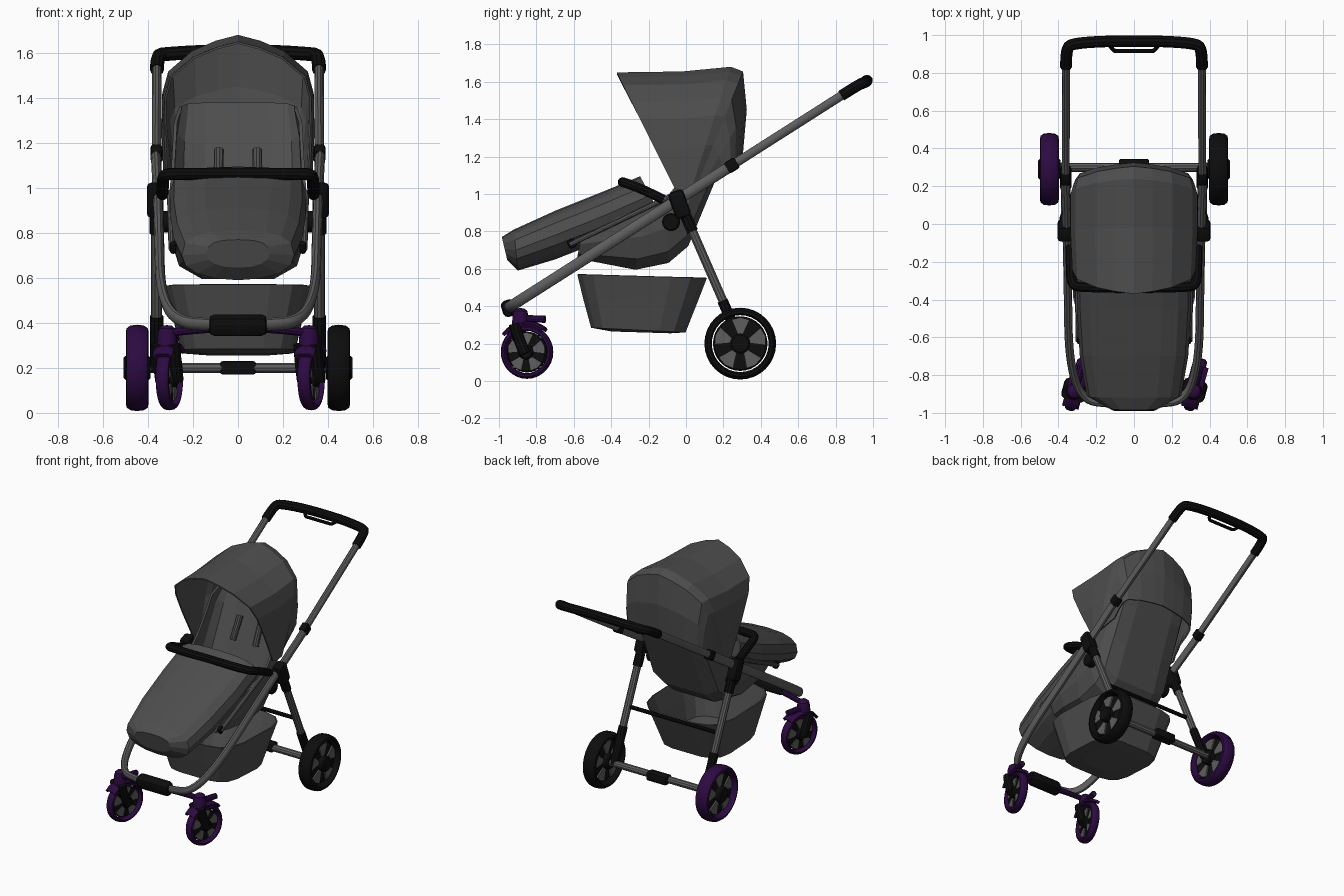
import bpy, bmesh
from math import sin, cos, pi, radians
from mathutils import Matrix, Vector

if "Cube" in bpy.data.objects:
    bpy.data.objects.remove(bpy.data.objects["Cube"])

def material(name, col):
    m = bpy.data.materials.new(name)
    m.diffuse_color = (*col, 1)
    m.use_nodes = True
    m.node_tree.nodes["Principled BSDF"].inputs["Base Color"].default_value = m.diffuse_color
    return m

BLACK = material("black", (0.004, 0.004, 0.004))
PURPLE = material("purple", (0.026, 0.003, 0.055))
FABRIC = material("dark grey", (0.075, 0.075, 0.075))
METAL = material("mid grey", (0.11, 0.11, 0.11))
smooth = []

def finish(name, me, mat, soft=True):
    o = bpy.data.objects.new(name, me)
    bpy.context.collection.objects.link(o)
    me.materials.clear()
    me.materials.append(mat)
    if soft:
        smooth.append(o)
    return o

def from_bmesh(name, bm, mat, soft=True):
    bmesh.ops.remove_doubles(bm, verts=bm.verts, dist=1e-5)
    bmesh.ops.recalc_face_normals(bm, faces=bm.faces)
    me = bpy.data.meshes.new(name)
    bm.to_mesh(me)
    bm.free()
    return finish(name, me, mat, soft)

def tube(name, pts, r, mat):
    cu = bpy.data.curves.new(name, 'CURVE')
    cu.dimensions = '3D'
    cu.bevel_depth, cu.bevel_resolution, cu.use_fill_caps = r, 3, True
    sp = cu.splines.new('POLY' if len(pts) == 2 else 'NURBS')
    sp.points.add(len(pts) - 1)
    for p, co in zip(sp.points, pts):
        p.co = (*co, 1)
    if len(pts) > 2:
        sp.order_u, sp.use_endpoint_u, sp.resolution_u = 3, True, 6
    tmp = bpy.data.objects.new("tmp", cu)
    bpy.context.collection.objects.link(tmp)
    dg = bpy.context.evaluated_depsgraph_get()
    me = bpy.data.meshes.new_from_object(tmp.evaluated_get(dg))
    bpy.data.objects.remove(tmp)
    return finish(name, me, mat)

def u_tube(name, half, r, mat):
    return tube(name, half + [(-x, y, z) for x, y, z in reversed(half) if x > 0], r, mat)

def box(name, loc, size, mat, tilt=0, bevel=0.012):
    bm = bmesh.new()
    bmesh.ops.create_cube(bm, size=1, matrix=Matrix.Translation(loc)
                          @ Matrix.Rotation(tilt, 4, 'X') @ Matrix.Diagonal((*size, 1)))
    bmesh.ops.bevel(bm, geom=bm.edges[:], offset=bevel, segments=2, affect='EDGES', profile=0.5)
    return from_bmesh(name, bm, mat)

def loft(name, rows, mat, closed=False, cap=False, thick=0.008, soft=False):
    bm = bmesh.new()
    vs = [[bm.verts.new(p) for p in row] for row in rows]
    n = len(rows[0])
    for a, b in zip(vs, vs[1:]):
        for i in range(n if closed else n - 1):
            j = (i + 1) % n
            bm.faces.new((a[i], a[j], b[j], b[i]))
    if cap:
        bm.faces.new(vs[0])
    o = from_bmesh(name, bm, mat, soft)
    if thick:
        s = o.modifiers.new("thickness", 'SOLIDIFY')
        s.thickness = thick
    return o

def lathe(name, prof, mat, M, n=32):
    # prof is (x, radius), turned about the x axis
    return loft(name, [[M @ Vector((x, r * cos(2 * pi * i / n), r * sin(2 * pi * i / n))) for x, r in prof]
                       for i in range(n + 1)], mat, thick=0, soft=True)

def disc(name, x0, x1, r, mat, M, n=24):
    b = min(0.008, r / 4)
    return lathe(name, [(x0, 0), (x0, r - b), (x0 + b, r), (x1 - b, r), (x1, r - b), (x1, 0)], mat, M, n)

def se(t, p):
    c, s = cos(t), sin(t)
    f = lambda v: abs(v) ** (2 / p) * (1 if v >= 0 else -1)
    return f(c), f(s)

def wheel(name, M, R, w, mat):
    ri, h = R * 0.8, w / 2
    lathe(name + "_tyre", [(-h * .6, ri), (-h, ri + R * .05), (-h * .93, R * .93), (-h * .6, R * .99), (0, R * 1.01),
                           (h * .6, R * .99), (h * .93, R * .93), (h, ri + R * .05), (h * .6, ri), (-h * .6, ri)], mat, M)
    disc(name + "_rim", -h * .35, h * .35, ri * .96, BLACK, M, 32)
    disc(name + "_hub", -h * 1.2, h * 1.2, R * .28, BLACK, M)
    # wedge spokes on both faces
    bm = bmesh.new()
    for k in range(5):
        a = 2 * pi * k / 5 + 0.3
        pol = [(R * .25, -.25), (R * .72, -.36), (R * .74, 0), (R * .72, .36), (R * .25, .25)]
        for s in (-1, 1):
            lo, hi = ([bm.verts.new(M @ Vector((s * x, r * cos(a + d), r * sin(a + d)))) for r, d in pol]
                      for x in (h * .3, h * .55))
            bm.faces.new(lo)
            bm.faces.new(hi)
            for i in range(5):
                bm.faces.new((lo[i], lo[i - 1], hi[i - 1], hi[i]))
    from_bmesh(name + "_spokes", bm, METAL, False)

# Main frame: lower U tube, upper handle tubes and grip
fz = lambda y: 0.385 + (y + 0.96) * 0.637

def oval(o, k):
    # stretch a frame tube across the sloping frame plane
    nrm = Vector((0, -.637, 1)).normalized()
    for v in o.data.vertices:
        v.co += nrm * (v.co - Vector((0, 0, fz(0)))).dot(nrm) * (k - 1)

oval(u_tube("front_frame", [(x, y, fz(y)) for x, y in ((.365, .22), (.357, 0), (.35, -.35), (.345, -.72),
                            (.28, -.93), (.12, -.95), (0, -.95))], .022, METAL), 1.4)
grip = [(.36, .83, fz(.83)), (.36, .93, fz(.93)), (.325, .955, 1.595), (.17, .967, 1.605), (0, .968, 1.607)]
u_tube("handle_grip", grip, .031, BLACK)
u_tube("handle_loop", [(.13, .95, 1.6), (.11, .915, 1.58), (.08, .915, 1.58), (0, .915, 1.58)], .011, BLACK)
box("foot_plate", (0, -.945, .39), (.26, .08, .09), BLACK, .3, .025)

# Rear axle and cross bar
tube("rear_axle", [(-.4, .3, .2), (.4, .3, .2)], .024, METAL)
box("axle_joint", (0, .31, .2), (.16, .07, .06), BLACK)
tube("cross_bar", [(-.36, .14, .55), (.36, .14, .55)], .014, BLACK)

for s, side in ((1, "right"), (-1, "left")):
    n = lambda t: side + "_" + t
    X = lambda x, y, z: (s * x, y, z)
    # Frame sides
    oval(tube(n("handle_tube"), [X(.362, .15, fz(.15)), X(.36, .86, fz(.86))], .021, METAL), 1.2)
    box(n("tube_joint"), X(.362, .245, fz(.245)), (.052, .065, .066), BLACK, radians(32.5))
    tube(n("rear_leg"), [X(.362, -.03, .95), X(.362, .21, .4)], .025, METAL)
    tube(n("leg_foot"), [X(.362, .195, .43), X(.362, .3, .19)], .03, BLACK)
    box(n("fold_hinge"), X(.368, -.035, .945), (.075, .085, .15), BLACK, .35, .02)
    tube(n("leg_collar"), [X(.362, .0, .88), X(.362, .035, .8)], .032, BLACK)
    disc(n("seat_pivot"), -.03, .03, .048, BLACK, Matrix.Translation(X(.315, -.08, .85)))
    box(n("seat_clip"), X(.288, -.61, .735), (.03, .045, .05), BLACK, .5)
    tube(n("seat_rail"), [X(.295, -.62, .73), X(.302, -.1, .98)], .014, METAL)
    # Rear wheel
    wheel(n("rear_wheel"), Matrix.Translation(X(.448, .29, .2)), .19, .1, BLACK if s > 0 else PURPLE)
    # Swivelling front wheel with fork and mudguard
    cx = .325 if s > 0 else -.305
    M = Matrix.Translation((cx, -.85, .155)) @ Matrix.Rotation(radians(-15), 4, 'Z')
    wheel(n("front_wheel"), M, .142, .06, PURPLE)
    loft(n("mudguard"), [[M @ Vector((x, .165 * cos(a), .165 * sin(a) - (.01 if abs(x) > .03 else 0)))
         for x in (-.045, -.027, .027, .045)] for a in [radians(52 + 11 * i) for i in range(9)]],
         PURPLE, thick=.018)
    tube(n("brake_lever"), [M @ Vector((0, -.03, .18)), M @ Vector((0, .1, .175))], .02, PURPLE)
    for k in (-.036, .036):
        tube(n("fork"), [M @ Vector((k, -.06, .15)), M @ Vector((k, -.04, .07)), M @ Vector((k, 0, -.01))],
             .03, BLACK)
    R = Matrix.Translation((s * .315, -.885, .34)) @ Matrix.Rotation(pi / 2, 4, 'Y')
    lathe(n("swivel"), [(-.05, 0), (-.048, .02), (-.035, .036), (-.01, .042), (.045, .046), (.045, 0)], PURPLE, R, 20)
    tube(n("front_arm"), [X(.1, -.93, .375), X(.2, -.91, .37), X(.315, -.89, .355)], .019, PURPLE)
    # Harness pad
    tube(n("harness_pad"), [X(.09, .07, 1.02), X(.085, .1, 1.09), X(.085, .145, 1.17)], .022, FABRIC)

# Basket, open at the top
def ring(x, y0, y1, z0, z1):
    c, out = (y0 + y1) / 2, []
    for i in range(16):
        a, b = se(2 * pi * (i + .5) / 16, 4)
        y = c + b * (y1 - y0) / 2
        out.append((a * x, y, z0 + (z1 - z0) * (y - y0) / (y1 - y0)))
    return out
loft("basket", [ring(.16, -.4, -.08, .265, .255), ring(.255, -.51, .0, .285, .26), ring(.29, -.55, .06, .43, .41),
                ring(.325, -.585, .115, .57, .55)], FABRIC, closed=True, cap=True)

# Seat shell: U sections running from under the knees up the backrest
rows = []
for (py, pz), (ty, tz), w in (((-.58, .67), (-.55, .8), .24), ((-.45, .645), (-.4, .86), .27),
                              ((-.27, .61), (-.2, .94), .285), ((-.1, .645), (-.09, 1.0), .288),
                              ((0, .73), (-.04, 1.06), .283), ((.09, .95), (.02, 1.15), .278),
                              ((.19, 1.19), (.1, 1.29), .27), ((.265, 1.38), (.2, 1.35), .25)):
    rows.append([(k * w, py + (ty - py) * f, pz + (tz - pz) * f) for k, f in
                 ((-1, 1), (-1, .5), (-.88, .16), (-.55, 0), (0, 0), (.55, 0), (.88, .16), (1, .5), (1, 1))])
loft("seat", rows, FABRIC, thick=.015)

# Foot cover
rows = []
for (by, bz), (ty, tz), w in (((-.955, .645), (-.985, .77), .14), ((-.9, .59), (-.92, .81), .25),
                              ((-.7, .65), (-.7, .91), .287), ((-.42, .76), (-.45, 1.01), .303),
                              ((-.14, .89), (-.245, 1.095), .3)):
    row = []
    for i in range(16):
        a, b = se(2 * pi * i / 16, 2.7 if i < 9 else 2.2)
        f = (b + 1) / 2
        row.append((a * w, by + (ty - by) * f, bz + (tz - bz) * f))
    rows.append(row)
loft("foot_cover", rows, FABRIC, closed=True, cap=True)

# Hood: square-shouldered arches fanned from the pivots
arch = [(1, 0), (1.03, .35), (1.02, .6), (.94, .75), (.62, .89), (.3, .96)]
arch += [(0, 1)] + [(-a, b) for a, b in reversed(arch)]
loft("hood", [[(a * w, by + (cy - by) * b, bz + (cz - bz) * b) for a, b in arch]
     for (by, bz), (cy, cz), w in (((-.06, 1.03), (-.37, 1.65), .32), ((-.04, 1.02), (-.02, 1.655), .33),
                                   ((.03, 1.03), (.24, 1.68), .33), ((.06, 1.05), (.305, 1.655), .315),
                                   ((.1, 1.07), (.325, 1.45), .305), ((.14, 1.09), (.305, 1.22), .29))],
     FABRIC, thick=.01)

# Bumper bar
u_tube("bumper_bar", [(.335, -.12, .97), (.335, -.22, 1.02), (.33, -.325, 1.06), (.28, -.335, 1.062),
                      (0, -.34, 1.063)], .027, BLACK)

# Smooth shading on tubes and wheels
for o in smooth:
    o.select_set(True)
bpy.context.view_layer.objects.active = smooth[0]
bpy.ops.object.shade_smooth_by_angle(angle=radians(35))
